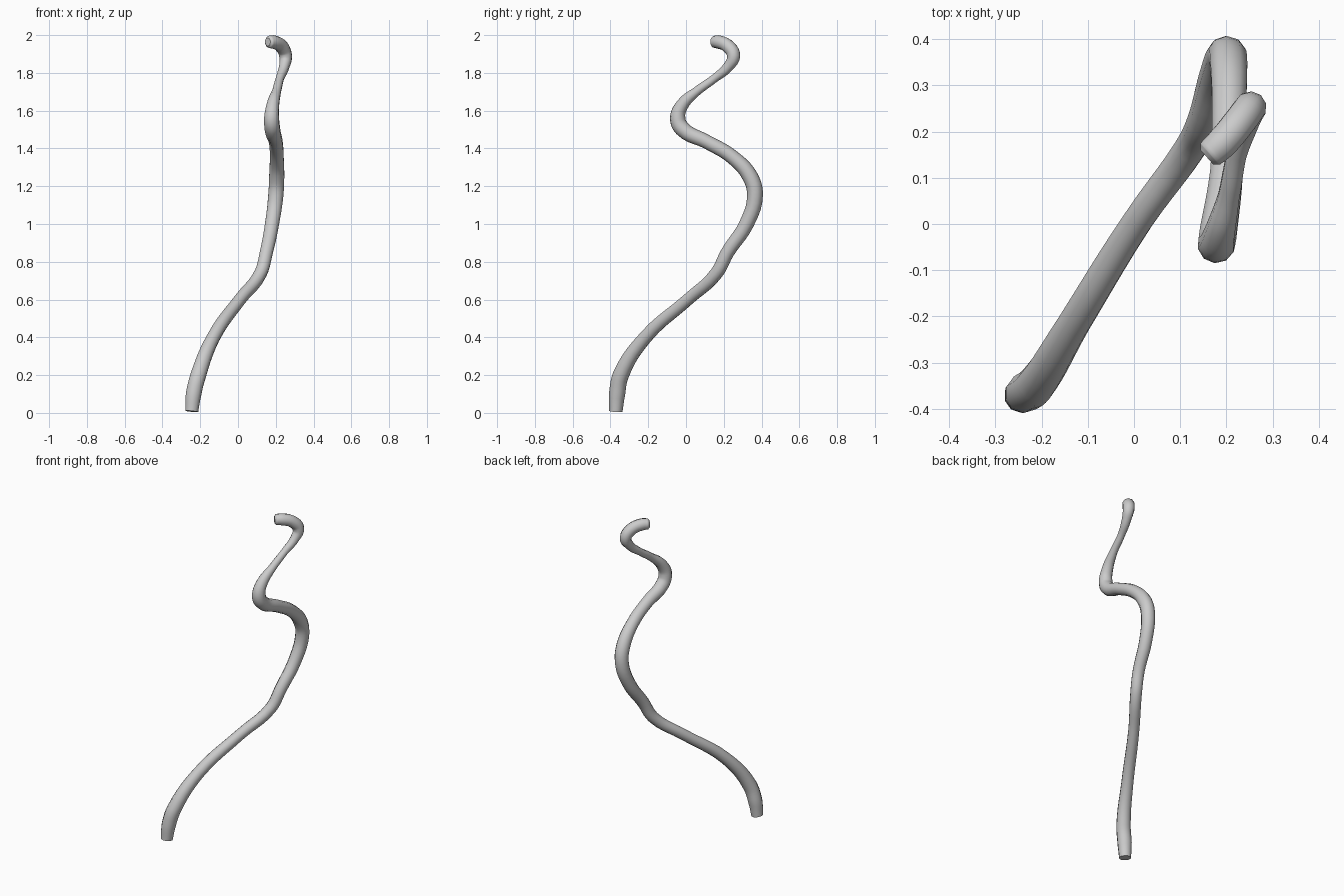
import bpy

# Centre line of the winding strand: x, y, z, radius
PATH = [
    (-0.245, -0.372, 0.008, 0.036),
    (-0.235, -0.365, 0.10, 0.043),
    (-0.21, -0.345, 0.20, 0.043),
    (-0.13, -0.215, 0.40, 0.036),
    (0.01, 0.01, 0.60, 0.033),
    (0.12, 0.162, 0.74, 0.035),
    (0.15, 0.22, 0.85, 0.036),
    (0.18, 0.32, 1.00, 0.039),
    (0.20, 0.365, 1.15, 0.042),
    (0.205, 0.34, 1.25, 0.042),
    (0.205, 0.245, 1.355, 0.038),
    (0.20, 0.11, 1.435, 0.037),
    (0.182, -0.02, 1.505, 0.042),
    (0.178, -0.044, 1.56, 0.041),
    (0.185, -0.02, 1.63, 0.034),
    (0.205, 0.06, 1.705, 0.024),
    (0.222, 0.15, 1.77, 0.022),
    (0.245, 0.225, 1.835, 0.028),
    (0.252, 0.252, 1.89, 0.035),
    (0.232, 0.226, 1.938, 0.036),
    (0.19, 0.175, 1.963, 0.036),
    (0.165, 0.152, 1.964, 0.033),
    (0.157, 0.145, 1.964, 0.022),
]

# Strand: a bevelled curve with a varying radius and capped ends
curve = bpy.data.curves.new("strand", 'CURVE')
curve.dimensions = '3D'
curve.bevel_depth = 1.0
curve.bevel_resolution = 3
curve.resolution_u = 5
curve.use_fill_caps = True
spline = curve.splines.new('BEZIER')
spline.bezier_points.add(len(PATH) - 1)
for point, (x, y, z, r) in zip(spline.bezier_points, PATH):
    point.co = (x, y, z)
    point.radius = r
    point.handle_left_type = point.handle_right_type = 'AUTO'
strand = bpy.data.objects.new("strand", curve)
bpy.context.collection.objects.link(strand)

# Turn into a mesh and smooth it, keeping the end rims sharp
bpy.context.view_layer.objects.active = strand
strand.select_set(True)
bpy.ops.object.convert(target='MESH')
bpy.ops.object.shade_smooth_by_angle(angle=0.9)
